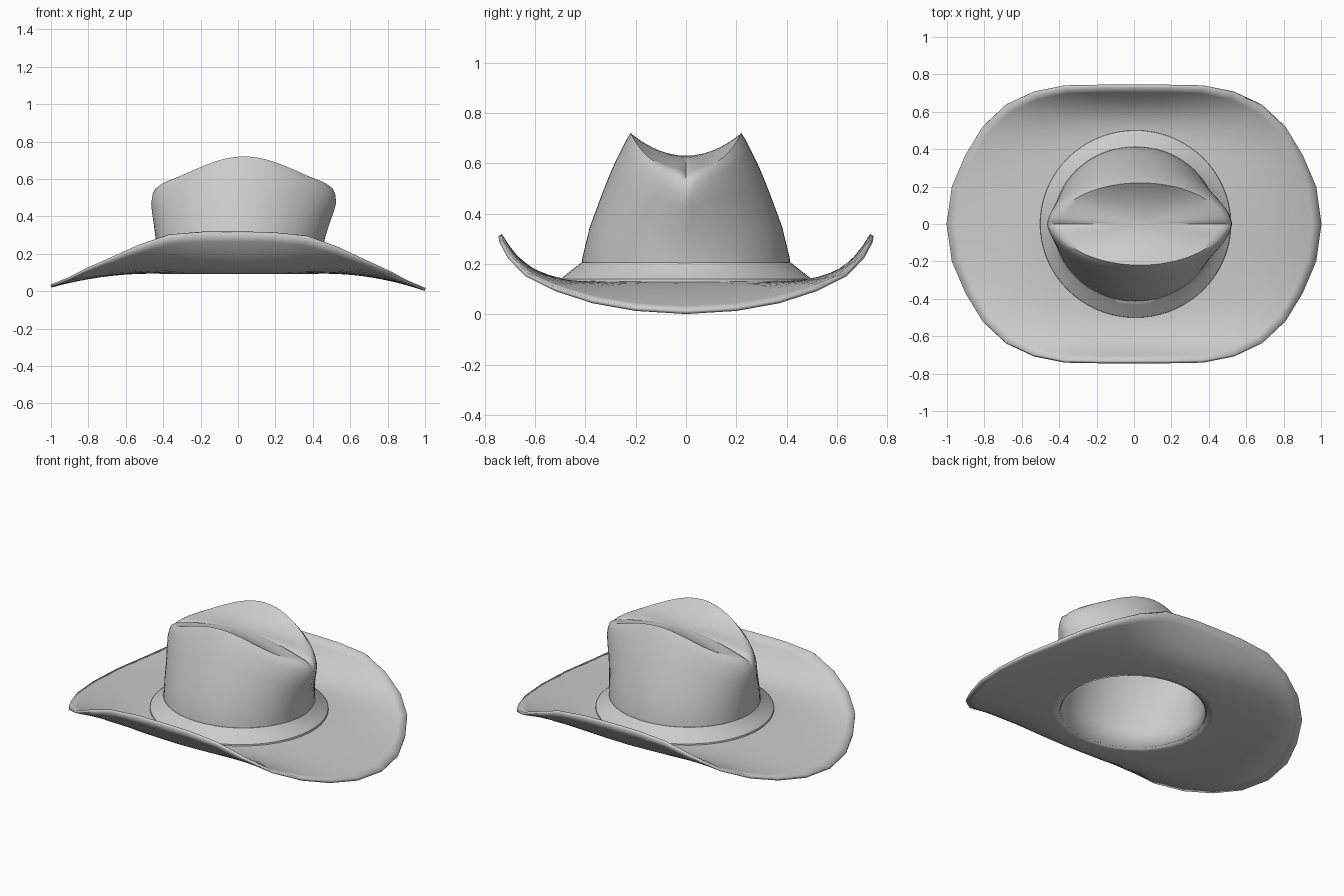
import bpy, bmesh, math

if "Cube" in bpy.data.objects:
    bpy.data.objects.remove(bpy.data.objects["Cube"])


def loft(name, rings, closed=False, cap=False):
    """Skin a list of equal-length rings of points into one object."""
    bm = bmesh.new()
    vs = [[bm.verts.new(p) for p in ring] for ring in rings]
    n = len(vs[0])
    pairs = list(zip(vs, vs[1:])) + ([(vs[-1], vs[0])] if closed else [])
    for r0, r1 in pairs:
        for i in range(n):
            j = (i + 1) % n
            bm.faces.new((r0[i], r0[j], r1[j], r1[i]))
    if cap:
        pts = [v.co for v in vs[-1]]
        tip = bm.verts.new((sum(p.x for p in pts) / n, 0, sum(p.z for p in pts) / n))
        for i in range(n):
            bm.faces.new((vs[-1][i], vs[-1][(i + 1) % n], tip))
    if closed:
        bmesh.ops.recalc_face_normals(bm, faces=bm.faces)
    me = bpy.data.meshes.new(name)
    bm.to_mesh(me)
    bm.free()
    ob = bpy.data.objects.new(name, me)
    bpy.context.collection.objects.link(ob)
    return ob


def smooth(ob, deg):
    bpy.ops.object.select_all(action='DESELECT')
    ob.select_set(True)
    bpy.context.view_layer.objects.active = ob
    bpy.ops.object.shade_smooth_by_angle(angle=math.radians(deg))


def spow(v, p):
    return math.copysign(abs(v) ** p, v)


# Brim: quarter outline (x, y, edge height), mirrored all round
quarter = [(1, 0, .018), (.972, .2, .03), (.9, .37, .06), (.81, .52, .108),
           (.685, .635, .165), (.535, .703, .235), (.37, .735, .295),
           (.18, .738, .313), (0, .738, .315)]
half = quarter + [(-x, y, z) for x, y, z in quarter[-2::-1]]
outline = half + [(x, -y, z) for x, y, z in half[-2:0:-1]]
N = len(outline)
STEPS = 12
rings = []
for k in range(STEPS + 1):
    t = k / STEPS
    ring = []
    for i, (x, y, z) in enumerate(outline):
        a = 2 * math.pi * i / N
        z += -.009 * x
        xi, yi = .005 + .425 * math.cos(a), .408 * math.sin(a)
        f = t ** (2 + math.sin(a) ** 2)
        ring.append((xi + (x - xi) * t, yi + (y - yi) * t, .113 + (z - .113) * f))
    rings.append(ring)
brim = loft("brim", rings)
group = brim.vertex_groups.new(name="thickness")
for k in range(STEPS + 1):
    group.add(list(range(k * N, (k + 1) * N)), 1 - .6 * k / STEPS, 'REPLACE')
mod = brim.modifiers.new("thickness", 'SOLIDIFY')
mod.thickness, mod.offset, mod.vertex_group = .04, 0, "thickness"
smooth(brim, 50)

# Crown: oval base narrowing to a pinched ridge, then a dished top
M = 72
BASE = .1
angles = [2 * math.pi * i / M for i in range(M)]


def ridge(a):
    s = abs(math.sin(a))
    return .55 + .06 * s ** .6 + .11 * s ** 4


# height fraction, half width, half depth, pinch, x shift
sections = [(0, .437, .42, 1, .006), (.2, .439, .412, 1, .008),
            (.4, .452, .382, 1.05, .012), (.6, .472, .336, 1.12, .02),
            (.72, .486, .307, 1.17, .026), (.82, .494, .28, 1.2, .03),
            (.9, .49, .255, 1.2, .032), (.96, .477, .236, 1.15, .033),
            (1, .45, .22, 1.1, .033)]
rings = [[(cx + w * math.cos(a), d * spow(math.sin(a), p),
           BASE + u * (ridge(a) - BASE)) for a in angles]
         for u, w, d, p, cx in sections]
top = rings[-1]
for r in (.93, .85, .75, .62, .48, .32, .15):
    rings.append([(.033 + (x - .033) * r, y * r, .63 + (z - .63) * r * r)
                  for x, y, z in top])
crown = loft("crown", rings, cap=True)
mod = crown.modifiers.new("thickness", 'SOLIDIFY')
mod.thickness, mod.offset = .02, -1
smooth(crown, 45)

# Hat band: flared ring around the base of the crown
profile = [(.425, .405, .12), (.511, .502, .125), (.509, .5, .14),
           (.475, .464, .168), (.45, .432, .193), (.44, .415, .207), (.428, .405, .207)]
band = loft("hat_band", [[(.008 + w * math.cos(a), d * math.sin(a), z) for a in angles]
                         for w, d, z in profile], closed=True)
smooth(band, 40)
